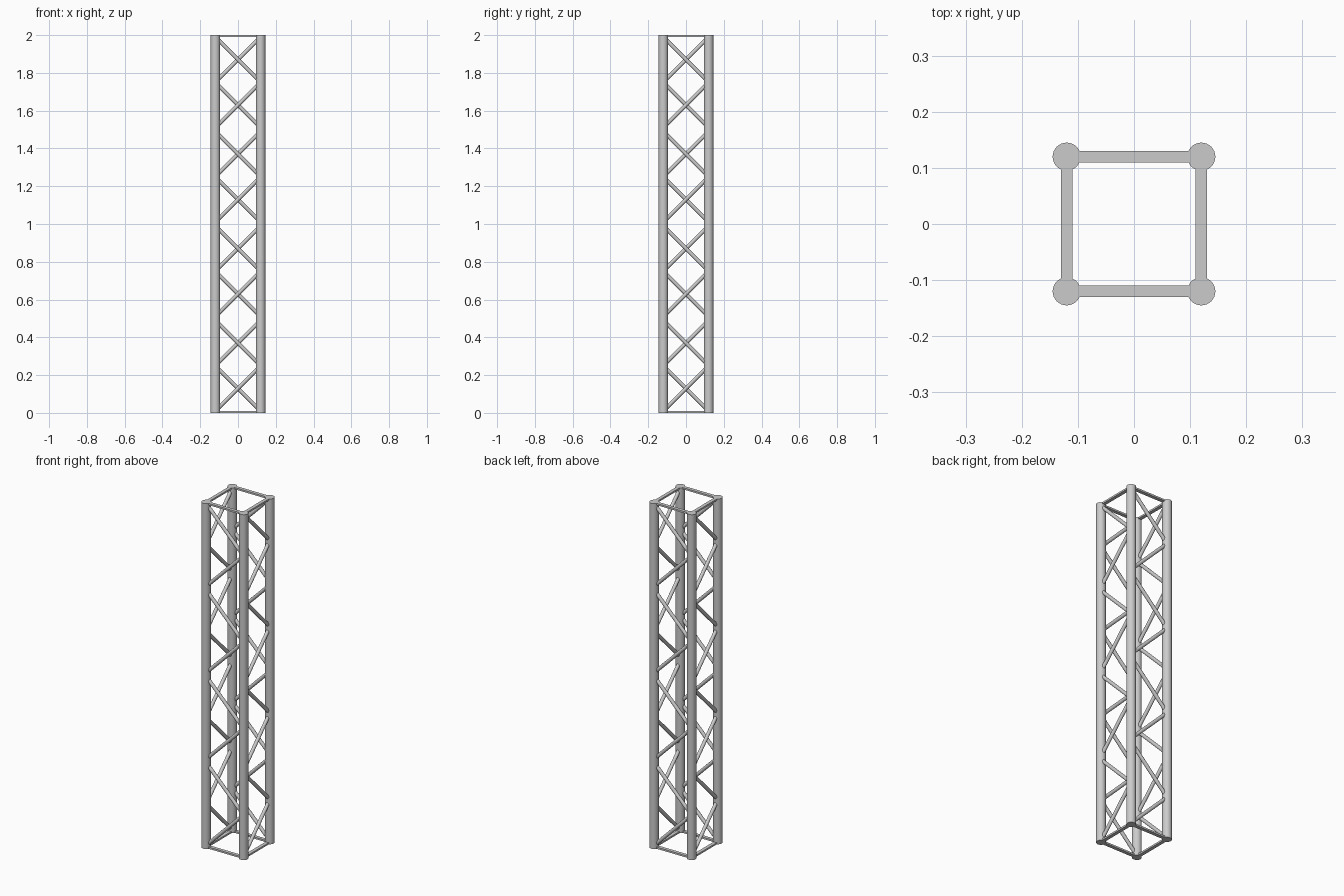
import bpy
from math import pi
from mathutils import Vector, Matrix

if "Cube" in bpy.data.objects:
    bpy.data.objects.remove(bpy.data.objects["Cube"])

H = 2.0        # tower height
A = 0.12       # chord offset from the axis
R_CHORD = 0.025
R_BRACE = 0.01
MODULE = 0.5   # one zigzag up and back


def rod(name, p, q, r, sides):
    p, q = Vector(p), Vector(q)
    bpy.ops.mesh.primitive_cylinder_add(vertices=sides, radius=r, depth=(q - p).length,
                                        location=(p + q) / 2)
    ob = bpy.context.object
    ob.name = name
    ob.rotation_euler = (q - p).to_track_quat('Z', 'Y').to_euler()
    bpy.ops.object.shade_smooth_by_angle()


def strip(name, center, turn):
    bpy.ops.mesh.primitive_cube_add(size=1, location=center, rotation=(0, 0, turn))
    ob = bpy.context.object
    ob.name = name
    ob.scale = (2 * A, 0.02, 0.01)


# Four identical sides, each a quarter turn from the last
for i, side in enumerate(("front", "right", "back", "left")):
    turn = i * pi / 2
    rot = Matrix.Rotation(turn, 3, 'Z')

    def pt(x, z):
        return rot @ Vector((x, -A, z))

    # Main upright tube
    rod(f"{side}_chord", pt(-A, 0), pt(-A, H), R_CHORD, 32)

    # Flat bars closing the two ends
    strip(f"{side}_bottom_bar", pt(0, 0.005), turn)
    strip(f"{side}_top_bar", pt(0, H - 0.005), turn)

    # Zigzag bracing
    for m in range(int(H / MODULE)):
        z = m * MODULE
        rod(f"{side}_brace_up_{m}", pt(-A, z + 0.01), pt(A, z + 0.25), R_BRACE, 16)
        rod(f"{side}_brace_back_{m}", pt(A, z + 0.25), pt(-A, z + 0.49), R_BRACE, 16)
